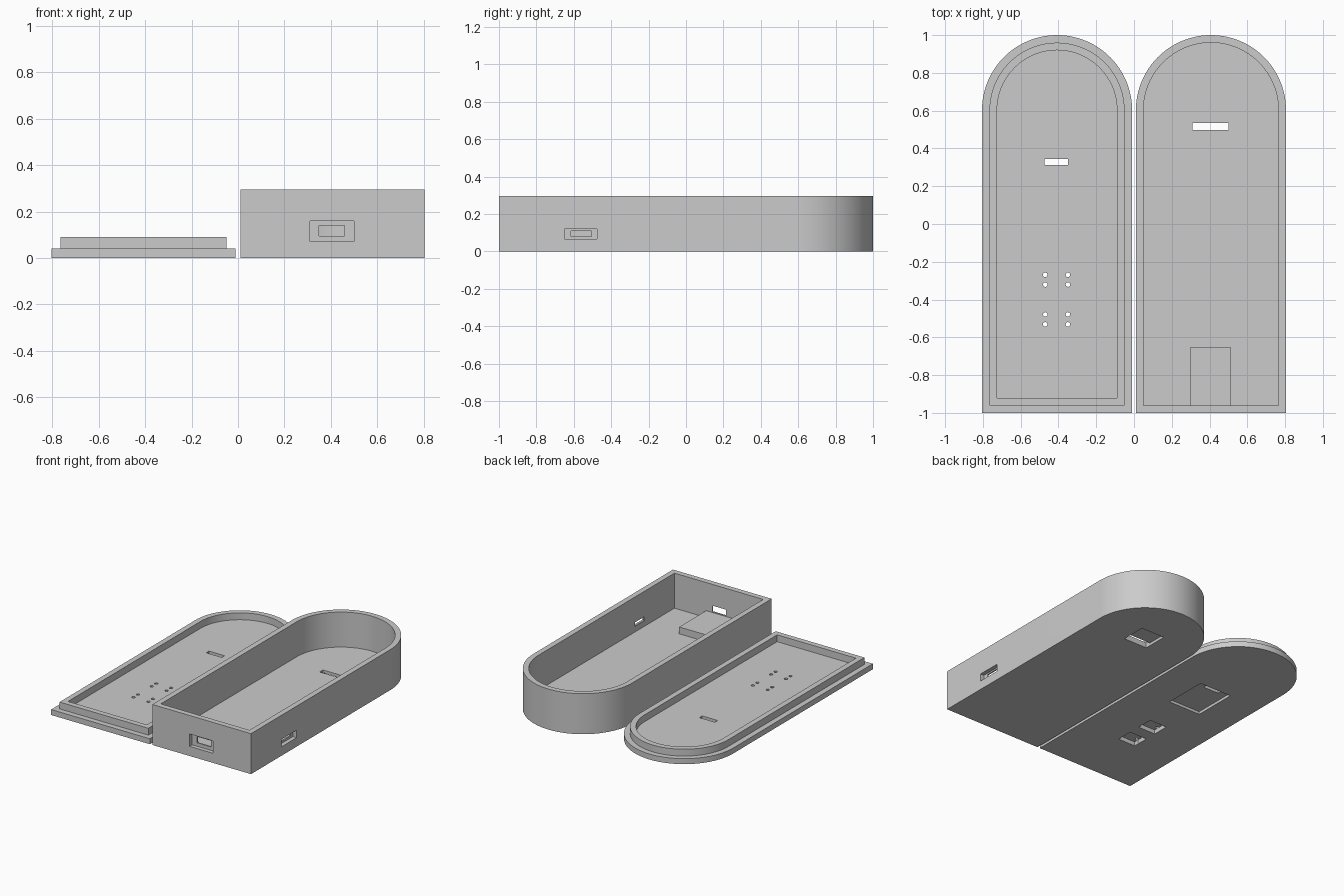
import bpy, bmesh, math

if "Cube" in bpy.data.objects:
    bpy.data.objects.remove(bpy.data.objects["Cube"])

grey = bpy.data.materials.new("plastic_grey")
grey.diffuse_color = (0.6, 0.6, 0.6, 1)
grey.use_nodes = True
grey.node_tree.nodes["Principled BSDF"].inputs["Base Color"].default_value = grey.diffuse_color

CX, HALF = 0.4075, 0.3975      # centre and half width of each tray
ARC_Y = 1 - HALF               # where the round end begins


def finish(name, bm):
    bmesh.ops.recalc_face_normals(bm, faces=bm.faces)
    mesh = bpy.data.meshes.new(name)
    bm.to_mesh(mesh)
    bm.free()
    mesh.materials.append(grey)
    ob = bpy.data.objects.new(name, mesh)
    bpy.context.collection.objects.link(ob)
    return ob


def arch(name, cx, inset, z0, z1, steps=48):
    """Solid with a square front and a half-round back."""
    r = HALF - inset
    pts = [(cx - r, -1 + inset), (cx + r, -1 + inset)]
    pts += [(cx + r * math.cos(math.pi * i / steps), ARC_Y + r * math.sin(math.pi * i / steps))
            for i in range(steps + 1)]
    bm = bmesh.new()
    face = bm.faces.new([bm.verts.new((x, y, z0)) for x, y in pts])
    ext = bmesh.ops.extrude_face_region(bm, geom=[face])
    for v in ext["geom"]:
        if isinstance(v, bmesh.types.BMVert):
            v.co.z = z1
    return finish(name, bm)


def box(name, x0, x1, y0, y1, z0, z1):
    bm = bmesh.new()
    bmesh.ops.create_cube(bm, size=1)
    for v in bm.verts:
        v.co = ((x0 + x1) / 2 + v.co.x * (x1 - x0),
                (y0 + y1) / 2 + v.co.y * (y1 - y0),
                (z0 + z1) / 2 + v.co.z * (z1 - z0))
    return finish(name, bm)


def pin_hole(x, y):
    bm = bmesh.new()
    bmesh.ops.create_cone(bm, cap_ends=True, segments=12, radius1=0.012, radius2=0.012, depth=0.2)
    bmesh.ops.translate(bm, verts=bm.verts, vec=(x, y, 0.02))
    return finish("cutter", bm)


def cut(ob, *cutters):
    bpy.context.view_layer.objects.active = ob
    for c in cutters:
        c.hide_render = True
        mod = ob.modifiers.new("cut", "BOOLEAN")
        mod.operation, mod.solver, mod.object = "DIFFERENCE", "EXACT", c
        bpy.ops.object.modifier_apply(modifier=mod.name)
        bpy.data.objects.remove(c)


# Case: hollow tray
case = arch("case_tray", CX, 0, 0, 0.295)
cut(case, arch("cutter", CX, 0.04, 0.04, 0.5))
# Front port: outer recess and through opening
cut(case, box("cutter", 0.31, 0.50, -1.1, -0.97, 0.07, 0.16),
    box("cutter", 0.35, 0.46, -1.1, -0.9, 0.095, 0.14))
# Side port
cut(case, box("cutter", 0.775, 0.9, -0.65, -0.475, 0.065, 0.12),
    box("cutter", 0.7, 0.9, -0.615, -0.505, 0.08, 0.11))
# Underside sensor recess with cable slot
cut(case, box("cutter", 0.31, 0.50, 0.497, 0.68, -0.1, 0.02),
    box("cutter", 0.31, 0.50, 0.497, 0.535, -0.1, 0.1))

# Board support inside the case, behind the front port
support = box("board_support", 0.30, 0.51, -0.96, -0.65, 0.04, 0.09)

# Lid plate with raised lip
lid = arch("lid_plate", -CX, 0, 0, 0.04)
lip = arch("lid_lip", -CX, 0.04, 0.04, 0.09)
cut(lip, arch("cutter", -CX, 0.08, 0, 0.2))
# Underside display recess with cable slot
cut(lid, box("cutter", -0.54, -0.28, 0.04, 0.365, -0.1, 0.02),
    box("cutter", -0.475, -0.35, 0.313, 0.345, -0.1, 0.1))
# Button recesses with four pin holes each
for cy in (-0.295, -0.505):
    cut(lid, box("cutter", -0.48, -0.34, cy - 0.06, cy + 0.06, -0.1, 0.03))
    cut(lid, *[pin_hole(-0.41 + sx * 0.06, cy + sy * 0.026)
               for sx in (-1, 1) for sy in (-1, 1)])

# Smooth the round ends and keep the edges sharp
for ob in (case, support, lid, lip):
    bpy.ops.object.select_all(action="DESELECT")
    ob.select_set(True)
    bpy.context.view_layer.objects.active = ob
    bpy.ops.object.shade_smooth_by_angle(angle=math.radians(30))
